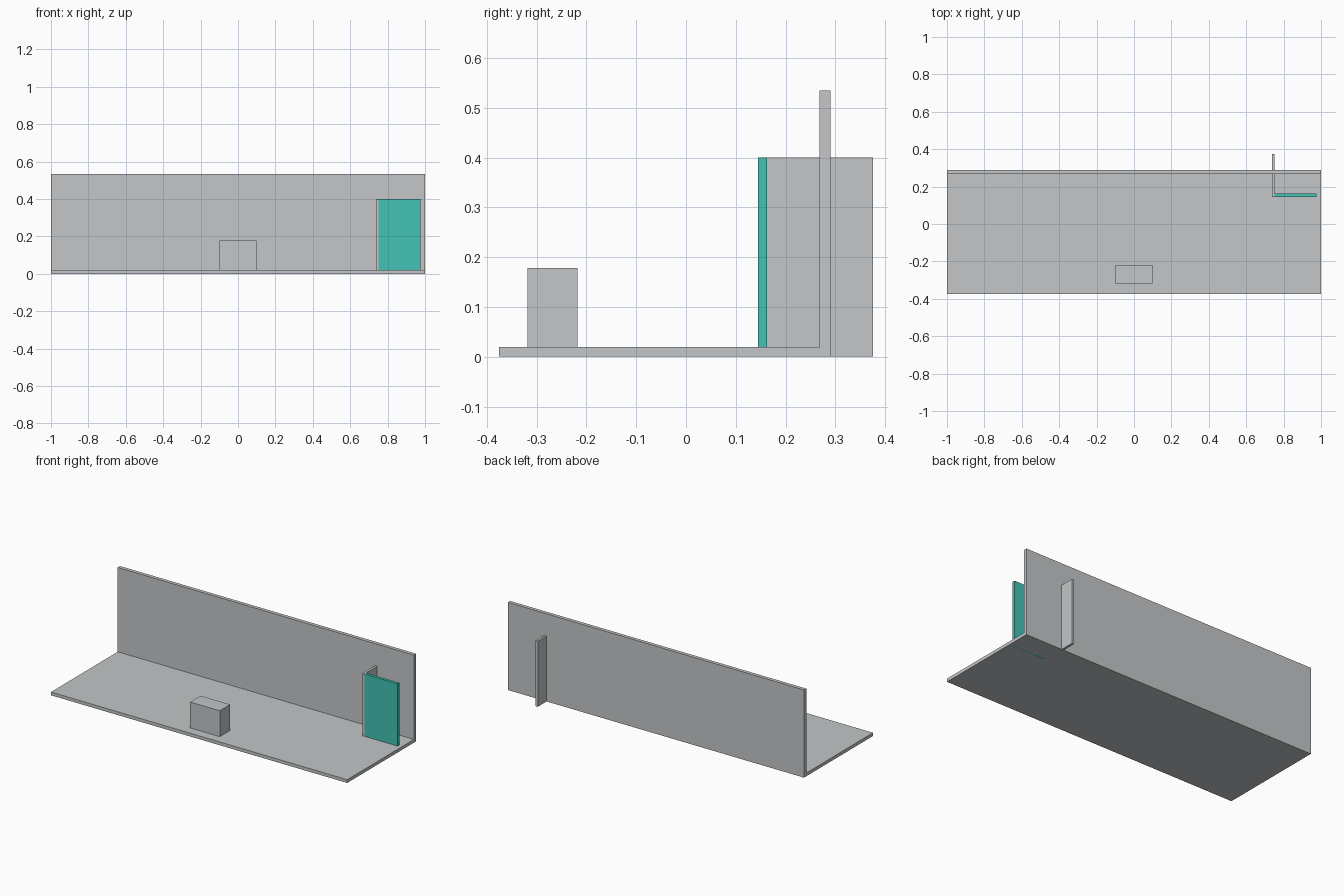
import bpy

if "Cube" in bpy.data.objects:
    bpy.data.objects.remove(bpy.data.objects["Cube"])


def material(name, rgb):
    m = bpy.data.materials.new(name)
    m.diffuse_color = (*rgb, 1.0)
    m.use_nodes = True
    m.node_tree.nodes["Principled BSDF"].inputs["Base Color"].default_value = m.diffuse_color
    return m


def box(name, x, y, z, mat):
    """Axis-aligned box from (min, max) ranges."""
    bpy.ops.mesh.primitive_cube_add(size=1)
    ob = bpy.context.object
    ob.name = name
    ranges = (x, y, z)
    for v in ob.data.vertices:
        v.co = [r[0] if c < 0 else r[1] for c, r in zip(v.co, ranges)]
    ob.data.materials.append(mat)
    return ob


grey = material("light grey", (0.546, 0.565, 0.578))
teal = material("teal", (0.054, 0.539, 0.456))

# Floor slab and the long rear wall
box("floor", (-1, 1), (-0.375, 0.268), (0, 0.02), grey)
box("back_wall", (-1, 1), (0.268, 0.29), (0, 0.535), grey)

# Block standing on the floor
box("counter", (-0.1, 0.1), (-0.318, -0.218), (0.02, 0.178), grey)

# Thin partition running through the wall, with a teal door panel beside it
box("partition", (0.738, 0.752), (0.145, 0.375), (0, 0.4), grey)
box("door_panel", (0.752, 0.976), (0.145, 0.163), (0, 0.4), teal)
